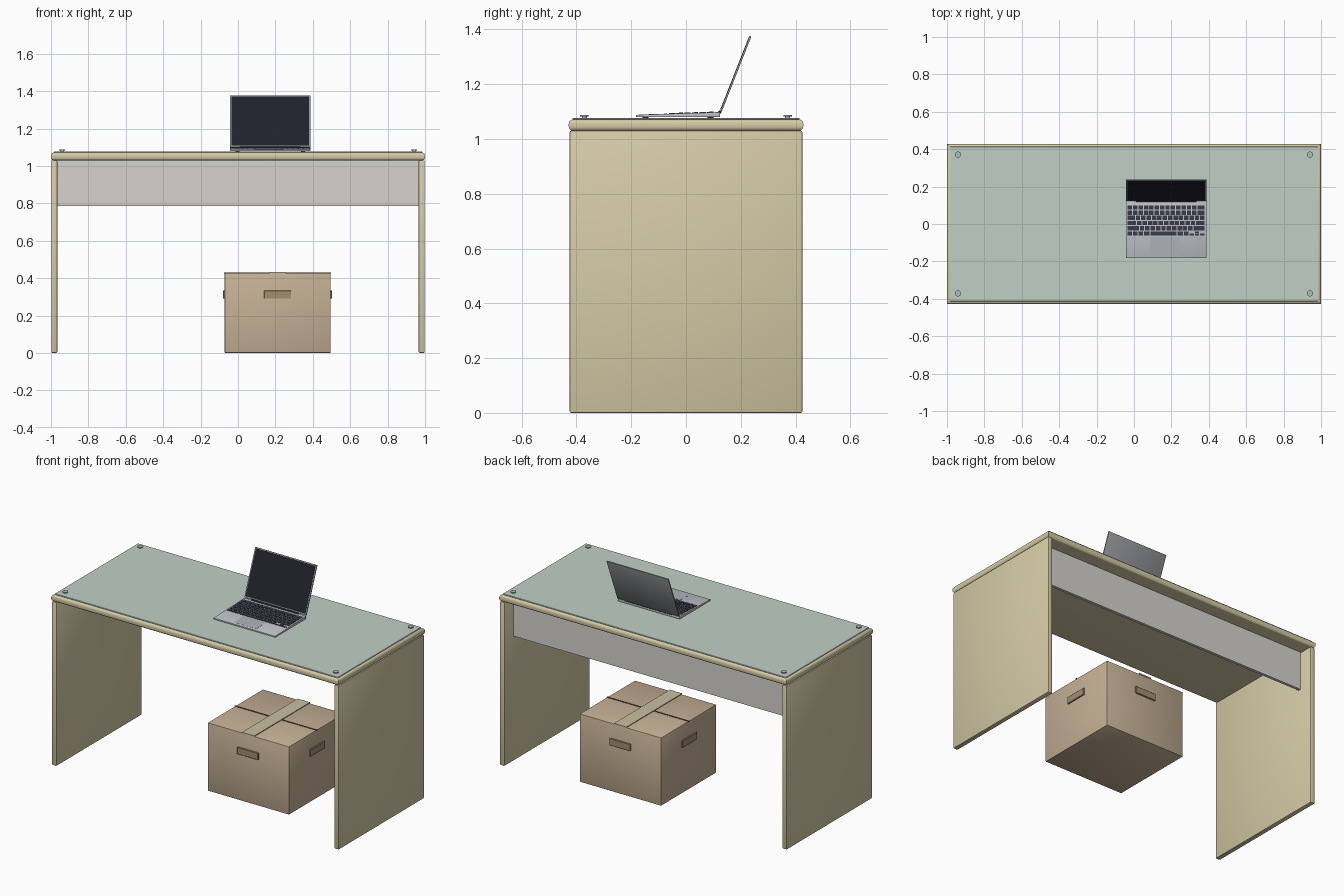
import bpy, bmesh
from math import radians
from mathutils import Matrix, Vector

if "Cube" in bpy.data.objects:
    bpy.data.objects.remove(bpy.data.objects["Cube"])


def material(name, r, g, b):
    m = bpy.data.materials.new(name)
    m.diffuse_color = (*[(c / 255) ** 2.2 for c in (r, g, b)], 1)
    m.use_nodes = True
    m.node_tree.nodes["Principled BSDF"].inputs["Base Color"].default_value = m.diffuse_color
    return m


WOOD = material("pale_wood", 212, 202, 165)
GLASS = material("green_glass", 192, 206, 196)
PANEL = material("grey_panel", 214, 210, 205)
CARD = material("cardboard", 196, 175, 148)
DARKCARD = material("dark_cardboard", 160, 142, 112)
SEAM = material("seam", 80, 68, 52)
TAPE = material("tape", 200, 190, 158)
SILVER = material("silver", 190, 194, 200)
PAD = material("trackpad", 172, 179, 186)
LID = material("lid_grey", 150, 152, 156)
BLACK = material("screen_black", 38, 38, 48)
KEY = material("key_dark", 62, 62, 76)
METAL = material("metal", 175, 185, 185)


def finish(name, bm, mat, matrix=None):
    if matrix:
        bm.transform(matrix)
    bmesh.ops.recalc_face_normals(bm, faces=bm.faces[:])
    mesh = bpy.data.meshes.new(name)
    bm.to_mesh(mesh)
    bm.free()
    mesh.materials.append(mat)
    ob = bpy.data.objects.new(name, mesh)
    bpy.context.collection.objects.link(ob)
    return ob


def add_box(bm, lo, hi):
    lo, hi = Vector(lo), Vector(hi)
    m = Matrix.Translation((lo + hi) / 2) @ Matrix.Diagonal((*(hi - lo), 1))
    return bmesh.ops.create_cube(bm, size=1, matrix=m)["verts"]


def box(name, lo, hi, mat, bevel=0, segs=2, axes="xyz", shape=None, matrix=None):
    """Box from two corners; bevels the edges that run along the given axes."""
    bm = bmesh.new()
    add_box(bm, lo, hi)
    edges = []
    for e in bm.edges:
        d = e.verts[1].co - e.verts[0].co
        if "xyz"[max(range(3), key=lambda i: abs(d[i]))] in axes:
            edges.append(e)
    if shape:
        for v in bm.verts:
            shape(v.co)
    if bevel:
        bmesh.ops.bevel(bm, geom=edges, offset=bevel, segments=segs,
                        profile=0.5, affect="EDGES", clamp_overlap=True)
    return finish(name, bm, mat, matrix)


def add_cyl(bm, r, depth, matrix, n=24):
    bmesh.ops.create_cone(bm, cap_ends=True, segments=n, radius1=r, radius2=r,
                          depth=depth, matrix=matrix)


# Desk: bullnose top, side panels, modesty panel, glass sheet
box("desk_top", (-1, -.428, 1.03), (1, .428, 1.071), WOOD, .015, 4, "xy")
for s, side in ((-1, "left"), (1, "right")):
    xs = sorted((s * .966, s * .998))
    box(f"{side}_side_panel", (xs[0], -.425, 0), (xs[1], .425, 1.03), WOOD, .006)
box("modesty_panel", (-.966, .317, .785), (.966, .335, 1.03), PANEL)
box("glass_sheet", (-.985, -.414, 1.071), (.985, .414, 1.077), GLASS, .0015, 1)

# Glass fixings in the four corners
for sx, a in ((-1, "left"), (1, "right")):
    for sy, b in ((-1, "front"), (1, "back")):
        bm = bmesh.new()
        add_cyl(bm, .009, .008, Matrix.Translation((sx * .941, sy * .371, 1.079)))
        add_cyl(bm, .016, .005, Matrix.Translation((sx * .941, sy * .371, 1.0845)))
        finish(f"{b}_{a}_glass_fixing", bm, METAL)

# Cardboard box with seam, tape and four handles
X0, X1, Y0, Y1, H = -.072, .495, -.2, .35, .428
cx, cy = (X0 + X1) / 2, (Y0 + Y1) / 2
box("carton", (X0, Y0, 0), (X1, Y1, H), CARD, .004)
box("carton_seam", (X0 - .002, cy - .005, H - .004), (X1 + .002, cy + .005, H + .002), SEAM)
box("carton_tape", (cx - .043, Y0 - .002, H - .002), (cx + .043, Y1 + .002, H + .005), TAPE)
for y, n in ((Y0, "front"), (Y1, "back")):
    box(f"carton_{n}_handle", (cx - .073, y - .008, .29), (cx + .073, y + .008, .334), DARKCARD, .002, 1)
for x, n in ((X0, "left"), (X1, "right")):
    box(f"carton_{n}_handle", (x - .008, cy - .073, .29), (x + .008, cy + .073, .334), DARKCARD, .002, 1)

# Laptop base: a wedge whose top rises towards the hinge
LX0, LX1, LY0, LY1 = -.043, .387, -.183, .125
lx = (LX0 + LX1) / 2


def deck(y):
    return 1.088 + .010 * (y - LY0) / (LY1 - LY0)


def wedge(co):
    if co.z > 1.085:
        co.z = deck(co.y)


def on_deck(co):
    co.z += deck(co.y)


box("laptop_base", (LX0, LY0, 1.0795), (LX1, LY1, 1.09), SILVER, .002, 2, shape=wedge)
box("trackpad", (.088, -.166, -.002), (.243, -.07, .0006), PAD, shape=on_deck)
bm = bmesh.new()
for x in (LX0 + .04, LX1 - .04):
    for y in (-.148, .09):
        add_cyl(bm, .011, .005, Matrix.Translation((x, y, 1.0785)), 16)
finish("laptop_feet", bm, BLACK)

# Keys: six rows, widths in key units, half-height arrow cluster
KX0, KX1, KTOP, PITCH, GAP = -.036, .38, .1, .0278, .005
unit = (KX1 - KX0) / 14.5
rows = [[1] * 13 + [1.5], [1] * 13 + [1.5], [1.5] + [1] * 13,
        [1.75] + [1] * 11 + [1.75], [2.25] + [1] * 10 + [2.25],
        [1, 1, 1, 1.25, 5, 1.25, 1]]
bm = bmesh.new()


def key(x, w, y_lo, y_hi):
    for v in add_box(bm, (x + GAP / 2, y_lo, -.002), (x + w - GAP / 2, y_hi, .0025)):
        on_deck(v.co)


for i, row in enumerate(rows):
    x, top = KX0, KTOP - i * PITCH
    for w in row:
        key(x, w * unit, top - PITCH + GAP, top)
        x += w * unit
low = KTOP - 6 * PITCH + GAP
for k in range(3):
    key(x + k * unit, unit, low, low + .010)
key(x + unit, unit, low + .0125, low + PITCH - GAP)
finish("keyboard_keys", bm, KEY)

# Hinge and tilted lid
bm = bmesh.new()
add_cyl(bm, .006, .325, Matrix.Translation((lx, .123, 1.098)) @ Matrix.Rotation(radians(90), 4, "Y"), 16)
finish("laptop_hinge", bm, BLACK)
tilt = Matrix.Translation((lx, .122, 1.097)) @ Matrix.Rotation(radians(-21.5), 4, "X")
hw = (LX1 - LX0) / 2
box("laptop_lid", (-hw, 0, .004), (hw, .007, .3), LID, .0015, 2, matrix=tilt)
box("laptop_screen", (-hw + .007, -.001, .013), (hw - .007, .002, .294), BLACK, matrix=tilt)

# Smooth the rounded edges, keep the rest crisp
for ob in bpy.data.objects:
    ob.select_set(True)
    bpy.context.view_layer.objects.active = ob
bpy.ops.object.shade_smooth_by_angle(angle=radians(32))
